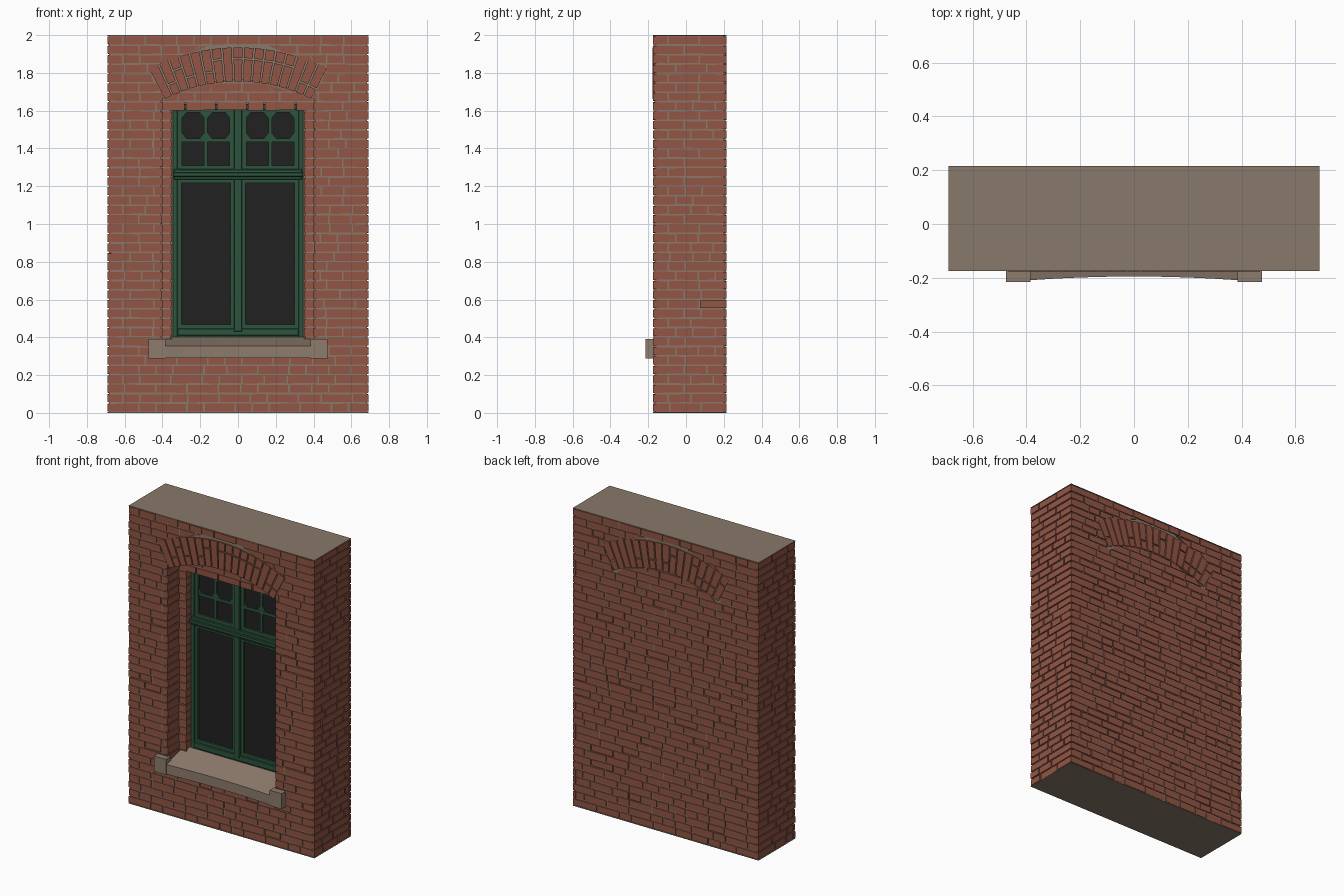
import bpy, bmesh, math, random

if "Cube" in bpy.data.objects:
    bpy.data.objects.remove(bpy.data.objects["Cube"])

random.seed(7)


def material(name, rgb):
    m = bpy.data.materials.new(name)
    m.diffuse_color = (*rgb, 1)
    m.use_nodes = True
    m.node_tree.nodes["Principled BSDF"].inputs["Base Color"].default_value = m.diffuse_color
    return m


BRICK = material("red_brick", (0.29, 0.092, 0.058))
MORTAR = material("taupe_mortar", (0.25, 0.19, 0.145))
STONE = material("sill_stone", (0.27, 0.20, 0.152))
GREEN = material("green_paint", (0.027, 0.088, 0.047))
GLASS = material("dark_glass", (0.016, 0.015, 0.015))

W, YF, YB, H = 0.69, -0.175, 0.215, 2.0      # wall half width, front, back, height
RI, RO, CZ = 0.848, 1.028, 0.907             # arch radii and centre height
A = math.asin(0.39 / RI)                     # arch half angle
OPEN, INNER, STEP = 0.40, 0.35, -0.05        # opening half widths, depth of the step
GAP, ROWS = 0.008, 40


def finish(bm, name, mat, bevel=0):
    bmesh.ops.recalc_face_normals(bm, faces=bm.faces)
    me = bpy.data.meshes.new(name)
    bm.to_mesh(me)
    bm.free()
    me.materials.append(mat)
    ob = bpy.data.objects.new(name, me)
    bpy.context.collection.objects.link(ob)
    if bevel:
        mod = ob.modifiers.new("soft_edges", "BEVEL")
        mod.width, mod.segments = bevel, 1
    return ob


def prism(bm, pts, d0, d1, side=False):
    """Extrude a (u, z) outline in depth: along y, or along x when side is set."""
    def co(u, z, d):
        return (d, u, z) if side else (u, d, z)
    a = [bm.verts.new(co(u, z, d0)) for u, z in pts]
    b = [bm.verts.new(co(u, z, d1)) for u, z in pts]
    bm.faces.new(a)
    bm.faces.new(b[::-1])
    n = len(pts)
    for i in range(n):
        bm.faces.new((a[i], a[(i + 1) % n], b[(i + 1) % n], b[i]))


def box(bm, x0, x1, y0, y1, z0, z1):
    prism(bm, [(x0, z0), (x1, z0), (x1, z1), (x0, z1)], y0, y1)


def arc(r, z):
    return math.sqrt(max(0, r * r - (z - CZ) ** 2))


def arch_half(z):
    """Half width of the arch outline at height z, above its springing."""
    if z < 1.82:
        return 0.39 + (z - 1.66) / 0.16 * 0.083
    return arc(RO, z)


def front_spans(z):
    h = (0 if z < 0.285 else 0.47 if z < 0.37 else OPEN if z < 1.66 else arch_half(z))
    return [(-W, -h), (h, W)] if h > 0 else [(-W, W)]


def back_spans(z):
    if z < 1.66:
        return [(-W, W)]
    h, g = arch_half(z), arc(RI, z)
    return ([(-W, -h), (h, W)] if h > 0 else [(-W, W)]) + ([(-g, g)] if g > 0 else [])


def rim_spans(z):
    g = min(OPEN, arc(RI, z)) if z > 1.66 else OPEN
    return [(-g, -INNER), (INNER, g)] if z < 1.62 else [(-g, g)]


def courses(bm, spans, u0, u1, d0, d1, side=False, z0=0.003, z1=1.997):
    """Lay irregular brick rows, each brick clipped to the allowed spans."""
    out = 1 if d1 > d0 else -1
    rh = 1.994 / ROWS
    for r in range(ROWS):
        a, b = 0.003 + r * rh, 0.003 + (r + 1) * rh
        if b < z0 + 0.01 or a > z1 - 0.01:
            continue
        mid = (a + b) / 2
        lo, hi = a + GAP / 2, b - GAP / 2
        sm, sl, sh = spans(mid), spans(lo), spans(hi)
        u = u0
        first = True
        while u < u1 - 0.01:
            ln = random.choice((0.09, 0.12, 0.165, 0.165))
            if first and r % 2:
                ln = 0.08
            first = False
            v = u + ln
            if u1 - v < 0.06:
                v = u1
            p = u + (GAP / 2 if u > u0 else 0)
            q = v - (GAP / 2 if v < u1 else 0)
            for i, s in enumerate(sm):
                bot = sl[i] if len(sl) == len(sm) else s
                top = sh[i] if len(sh) == len(sm) else s
                quad = [min(max(p, bot[0]), bot[1]), min(max(q, bot[0]), bot[1]),
                        min(max(q, top[0]), top[1]), min(max(p, top[0]), top[1])]
                if max(quad[1] - quad[0], quad[2] - quad[3]) < 0.012:
                    continue
                j = [random.uniform(0, 0.0025) for _ in range(4)]
                pts = [(quad[0], lo + j[0] - .001), (quad[1], lo + j[1] - .001),
                       (quad[2], hi - j[2] + .001), (quad[3], hi - j[3] + .001)]
                prism(bm, pts, d0, d1 - out * random.uniform(0, 0.003), side)
            u = v


# Mortar core: front layer around the arched opening, window layer, back slab, caps
bm = bmesh.new()
c, e = 0.682, 0.007
for s in (-1, 1):
    box(bm, s * c, s * (OPEN + e), YF + e, STEP + e, 0, 1.66)
    box(bm, s * c, s * (INNER + e), STEP + e, 0.03, 0, 1.66)
box(bm, -OPEN - e, OPEN + e, YF + e, STEP + e, 0, 0.34)
box(bm, -INNER - e, INNER + e, STEP + e, 0.03, 0, 0.34)
box(bm, -c, c, STEP + e, 0.03, 1.642, 1.998)
k = math.asin((OPEN + e) / (RI + e))
pts = [((RI + e) * math.sin(t), CZ + (RI + e) * math.cos(t))
       for t in [-k + 2 * k * i / 18 for i in range(19)]]
prism(bm, [(-c, 1.66)] + pts + [(c, 1.66), (c, 1.998), (-c, 1.998)], YF + e, STEP + e)
box(bm, -c, c, 0.03, YB - e, 0, 1.998)
box(bm, -W, W, YF, YB, 1.996, H)
box(bm, -W, W, YF, YB, 0, 0.004)
finish(bm, "mortar_core", MORTAR)

# Brick faces of the wall
bm = bmesh.new()
courses(bm, front_spans, -W, W, YF + 0.02, YF)
finish(bm, "front_bricks", BRICK)
bm = bmesh.new()
courses(bm, back_spans, -W, W, YB - 0.02, YB)
finish(bm, "back_bricks", BRICK)
bm = bmesh.new()
for s in (-1, 1):
    courses(bm, lambda z: [(YF, YB)], YF, YB, s * (W - 0.02), s * W, True)
finish(bm, "side_bricks", BRICK)

# Reveal bricks: outer jambs, then the stepped rim around the window
bm = bmesh.new()
for s in (-1, 1):
    courses(bm, lambda z: [(YF, STEP)], YF, STEP, s * (OPEN + 0.015), s * OPEN, True, 0.35, 1.67)
courses(bm, rim_spans, -OPEN, OPEN, 0.01, STEP, False, 0.35, 1.755)
finish(bm, "reveal_bricks", BRICK)

# Brick arches on front (through to the soffit) and back
bm = bmesh.new()
N = 17
for d0, d1 in ((STEP + 0.005, YF - 0.002), (YB - 0.02, YB)):
    for i in range(N):
        t0 = -A + 2 * A * i / N + 0.0042
        t1 = -A + 2 * A * (i + 1) / N - 0.0042
        cut = random.choice((RI + 0.06, RI + 0.12, None))
        parts = [(RI, cut - 0.004), (cut + 0.004, RO)] if cut else [(RI, RO)]
        for r0, r1 in parts:
            prism(bm, [(r * math.sin(t), CZ + r * math.cos(t)) for r, t in
                       ((r0, t0), (r0, t1), (r1, t1), (r1, t0))], d0, d1)
finish(bm, "brick_arches", BRICK)

# Stone sill with a worn front edge and raised end lugs
bm = bmesh.new()
rings = []
for i in range(9):
    x = -0.392 + 0.784 * i / 8
    yf = -0.195 - 0.014 * (x / 0.39) ** 2
    rings.append([bm.verts.new((x, y, z)) for y, z in
                  ((yf, 0.29), (yf, 0.355), (STEP, 0.392), (0.005, 0.405), (0.005, 0.29))])
for a, b in zip(rings, rings[1:]):
    for i in range(5):
        bm.faces.new((a[i], a[(i + 1) % 5], b[(i + 1) % 5], b[i]))
bm.faces.new(rings[0])
bm.faces.new(rings[-1][::-1])
for s in (-1, 1):
    box(bm, s * 0.385, s * 0.475, -0.215, -0.16, 0.288, 0.392)
finish(bm, "window_sill", STONE)


def border(bm, x0, x1, z0, z1, w, y0, y1):
    """Rectangular frame of four bars."""
    box(bm, x0, x0 + w, y0, y1, z0, z1)
    box(bm, x1 - w, x1, y0, y1, z0, z1)
    box(bm, x0 + w, x1 - w, y0, y1, z0, z0 + w)
    box(bm, x0 + w, x1 - w, y0, y1, z1 - w, z1)


# Window frame with mullion, bottom rail and projecting transom
bm = bmesh.new()
border(bm, -0.348, 0.348, 0.40, 1.635, 0.028, -0.005, 0.03)
box(bm, -0.32, 0.32, -0.012, 0.03, 0.41, 0.448)
box(bm, -0.34, 0.34, -0.016, 0.03, 1.235, 1.29)
box(bm, -0.345, 0.345, -0.03, 0.0, 1.25, 1.272)
box(bm, -0.022, 0.022, -0.014, 0.03, 0.43, 1.24)
box(bm, -0.022, 0.022, -0.014, 0.03, 1.28, 1.62)
finish(bm, "window_frame", GREEN, 0.003)

# Sashes: two tall casements below, two barred lights above
bm = bmesh.new()
for s in (-1, 1):
    x0, x1 = sorted((s * 0.018, s * 0.322))
    border(bm, x0, x1, 0.445, 1.238, 0.022, -0.001, 0.025)
    border(bm, x0, x1, 1.285, 1.615, 0.026, -0.001, 0.025)
    xm = s * 0.17
    box(bm, xm - 0.009, xm + 0.009, 0.002, 0.022, 1.30, 1.60)
    box(bm, x0 + 0.02, x1 - 0.02, 0.002, 0.022, 1.435, 1.453)
    # clipped corners of the upper panes
    for a, b in ((x0 + 0.025, xm - 0.009), (xm + 0.009, x1 - 0.025)):
        for p, d in ((a, 1), (b, -1)):
            for z, q in ((1.59, -1), (1.453, 1)):
                prism(bm, [(p, z), (p + d * 0.024, z), (p, z + q * 0.03)], 0.004, 0.02)
finish(bm, "window_sashes", GREEN)

# Glass
bm = bmesh.new()
box(bm, -0.33, 0.33, 0.012, 0.016, 0.43, 1.62)
finish(bm, "window_glass", GLASS)
